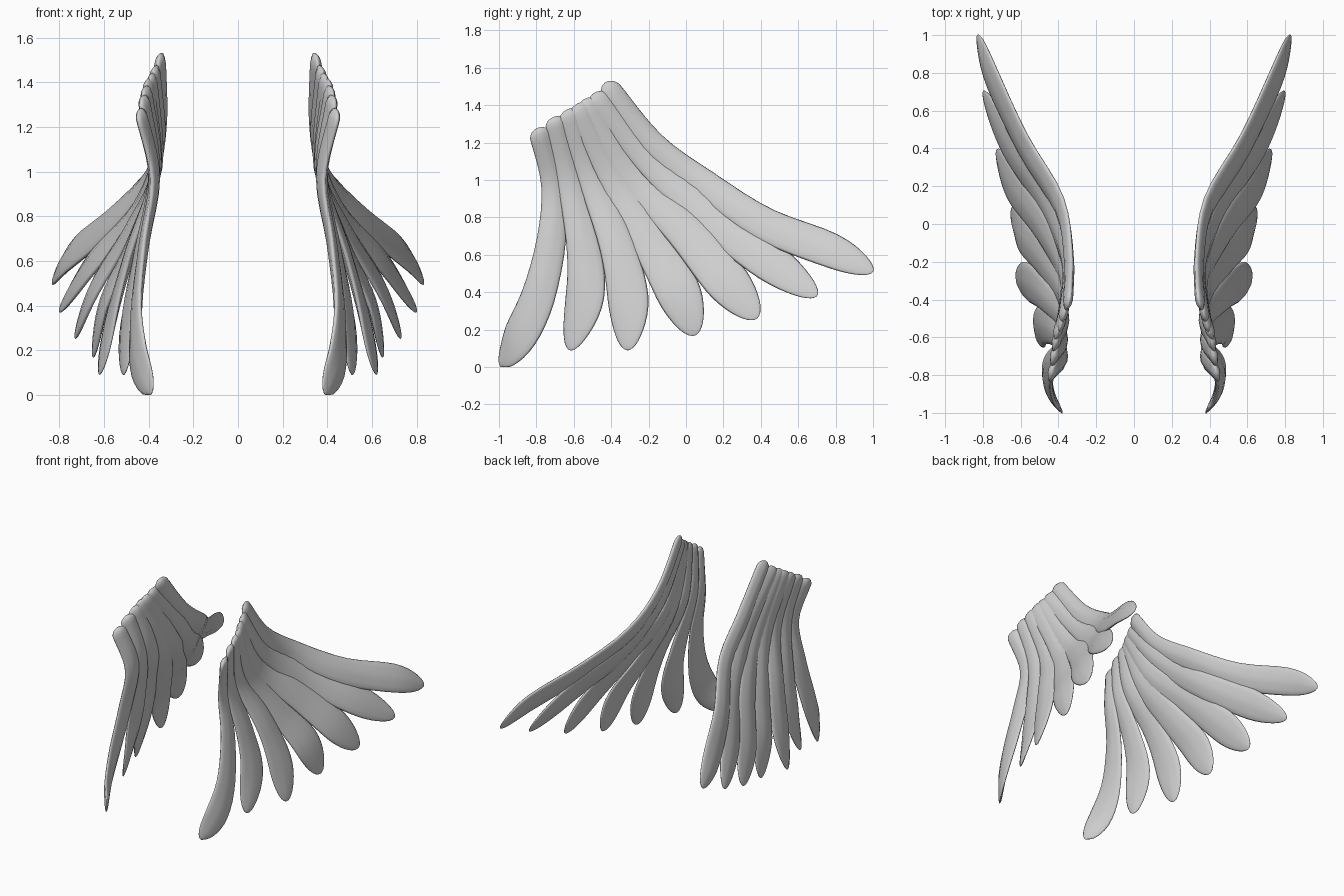
import bpy, bmesh, math
from mathutils import Vector

if "Cube" in bpy.data.objects:
    bpy.data.objects.remove(bpy.data.objects["Cube"])

grey = bpy.data.materials.new("feather grey")
grey.use_nodes = True
colour = (0.62, 0.62, 0.62, 1)
grey.diffuse_color = colour
grey.node_tree.nodes["Principled BSDF"].inputs["Base Color"].default_value = colour

# Feather centre lines from root to tip on the left wing, with the half width
FEATHERS = [
    (0.1, [(.44, -.79, 1.28), (.375, -.71, .98), (.42, -.72, .68), (.455, -.79, .38), (.445, -.89, .16), (.39, -.99, .0)]),
    (0.105, [(.425, -.70, 1.34), (.375, -.62, 1.0), (.44, -.55, .65), (.49, -.54, .38), (.51, -.62, .09)]),
    (0.11, [(.415, -.63, 1.38), (.37, -.50, 1.0), (.48, -.37, .65), (.56, -.31, .37), (.62, -.31, .09)]),
    (0.12, [(.405, -.58, 1.41), (.37, -.38, 1.0), (.48, -.19, .67), (.595, -.05, .42), (.65, .05, .17)]),
    (0.12, [(.39, -.55, 1.43), (.365, -.28, 1.01), (.49, -.01, .73), (.64, .2, .48), (.73, .38, .26)]),
    (0.11, [(.375, -.50, 1.46), (.355, -.2, 1.1), (.46, .1, .82), (.655, .41, .59), (.80, .70, .38)]),
    (0.1, [(.35, -.435, 1.52), (.345, -.18, 1.2), (.395, .1, .98), (.585, .42, .765), (.75, .77, .625), (.83, 1.0, .51)]),
]
WIDTHS = [.6, .68, .85, 1, .9]
RINGS, SIDES = 30, 14


def spline(points, u):
    """Smooth curve through points, for u from 0 to 1."""
    last = len(points) - 1
    i = min(int(u * last), last - 1)
    t = u * last - i
    p1, p2 = points[i], points[i + 1]
    p0 = points[i - 1] if i else p1 * 2 - p2
    p3 = points[i + 2] if i + 2 <= last else p2 * 2 - p1
    return p1 + (p2 - p0) * (t / 2) + (p0 * 2 - p1 * 5 + p2 * 4 - p3) * (t * t / 2) \
        + (p1 * 3 - p0 - p2 * 3 + p3) * (t ** 3 / 2)


def feather(name, points, half_width, side):
    """Sweep a lens section with a raised shaft along a centre line."""
    points = [Vector(p) for p in points]
    bm = bmesh.new()
    rings = []
    for r in range(RINGS + 1):
        u = (1 - math.cos(math.pi * r / RINGS)) / 2
        centre = spline(points, u)
        along = (spline(points, min(u + .02, 1)) - spline(points, max(u - .02, 0))).normalized()
        # The wing face turns from the shoulder out to the tips
        normal = Vector((1, .25, .05)).lerp(Vector((1, -.3, .5)), u)
        across = along.cross(normal).normalized()
        normal = across.cross(along).normalized()
        # Blunt root and rounded tip
        root = math.sqrt(max(0, 1 - max(0, 1 - u / .03) ** 2))
        tip = math.sqrt(max(0, 1 - max(0, (u - .74) / .26) ** 2))
        cap = max(root * tip, .04)
        width = half_width * spline(WIDTHS, u) * cap
        thick = (.023 - .003 * u) * cap
        ring = []
        for k in range(SIDES):
            a = math.tau * k / SIDES
            ridge = 1 + .15 * math.cos(4 * a)
            p = centre + across * (width * math.cos(a)) + normal * (thick * ridge * math.sin(a))
            ring.append(bm.verts.new((p.x * side, p.y, max(p.z, 0))))
        rings.append(ring)
    for a, b in zip(rings, rings[1:]):
        for k in range(SIDES):
            n = (k + 1) % SIDES
            bm.faces.new((a[k], a[n], b[n], b[k]))
    bm.faces.new(rings[0])
    bm.faces.new(rings[-1])
    bmesh.ops.recalc_face_normals(bm, faces=bm.faces)
    mesh = bpy.data.meshes.new(name)
    bm.to_mesh(mesh)
    bm.free()
    mesh.materials.append(grey)
    mesh.shade_smooth()
    obj = bpy.data.objects.new(name, mesh)
    bpy.context.collection.objects.link(obj)


# Two mirrored wings of overlapping feathers
for label, side in (("left", 1), ("right", -1)):
    for i, (half_width, points) in enumerate(FEATHERS):
        feather(f"{label}_wing_feather_{i + 1}", points, half_width, side)
